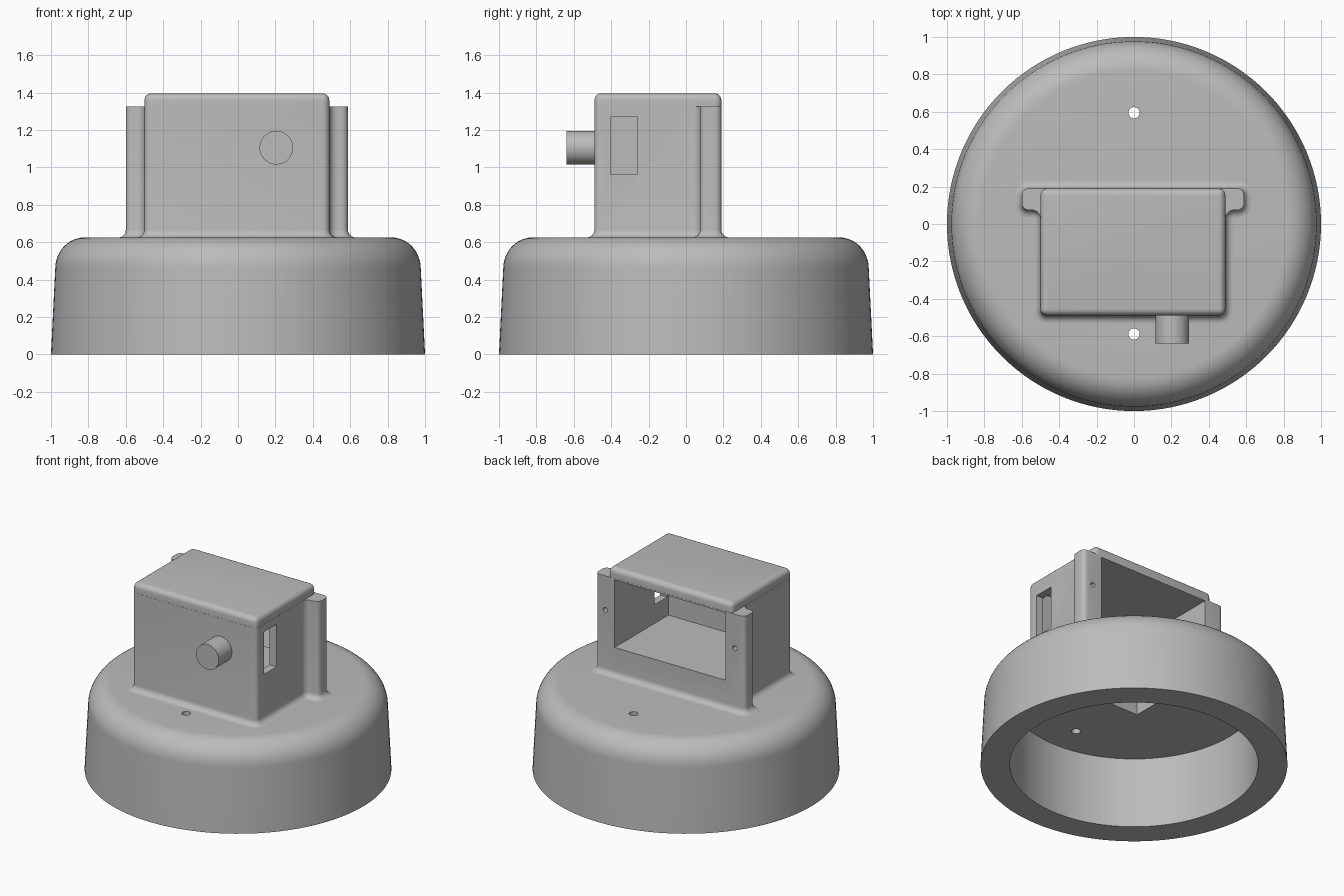
import bpy, bmesh, math
from mathutils import Vector

if "Cube" in bpy.data.objects:
    bpy.data.objects.remove(bpy.data.objects["Cube"], do_unlink=True)

grey = bpy.data.materials.new("plain grey")
grey.use_nodes = True
grey.diffuse_color = (0.5, 0.5, 0.5, 1)
grey.node_tree.nodes["Principled BSDF"].inputs["Base Color"].default_value = (0.5, 0.5, 0.5, 1)


def loft(name, loops):
    """Closed solid through a stack of equal-length loops."""
    bm = bmesh.new()
    rings = [[bm.verts.new(p) for p in loop] for loop in loops]
    n = len(rings[0])
    for a, b in zip(rings, rings[1:]):
        for i in range(n):
            j = (i + 1) % n
            bm.faces.new((a[i], a[j], b[j], b[i]))
    bm.faces.new(rings[0][::-1])
    bm.faces.new(rings[-1])
    bmesh.ops.recalc_face_normals(bm, faces=bm.faces)
    mesh = bpy.data.meshes.new(name)
    bm.to_mesh(mesh)
    bm.free()
    obj = bpy.data.objects.new(name, mesh)
    bpy.context.collection.objects.link(obj)
    mesh.materials.append(grey)
    return obj


def circle(r, z, n=128):
    return [(r * math.cos(math.tau * i / n), r * math.sin(math.tau * i / n), z) for i in range(n)]


def rod(name, r, centre, length, along_y=False, n=32):
    obj = loft(name, [circle(r, -length / 2, n), circle(r, length / 2, n)])
    obj.location = centre
    if along_y:
        obj.rotation_euler.x = math.pi / 2
    return obj


def block(name, x0, x1, y0, y1, z0, z1):
    return loft(name, [[(x0, y0, z), (x1, y0, z), (x1, y1, z), (x0, y1, z)] for z in (z0, z1)])


def rounded_outline(corners, grow, z, radius=0.035, steps=5):
    """Right-angled outline, grown outwards, with rounded corners."""
    pts = [Vector(c) for c in corners]
    out = []
    for i, v in enumerate(pts):
        e1 = (v - pts[i - 1]).normalized()
        e2 = (pts[(i + 1) % len(pts)] - v).normalized()
        n1, n2 = Vector((e1.y, -e1.x)), Vector((e2.y, -e2.x))
        side = 1 if e1.cross(e2) > 0 else -1
        r = max(radius + grow, 0.004) if side > 0 else max(radius + 0.01 - grow, 0.004)
        c = v + (grow - side * r) * (n1 + n2)
        for k in range(steps + 1):
            t = math.pi / 2 * k / steps
            p = c + side * r * (n1 * math.cos(t) + n2 * math.sin(t))
            out.append((p.x, p.y, z))
    return out


def combine(obj, others, operation):
    bpy.context.view_layer.objects.active = obj
    for other in others:
        mod = obj.modifiers.new(operation.lower(), "BOOLEAN")
        mod.operation, mod.object, mod.solver = operation, other, "EXACT"
        bpy.ops.object.modifier_apply(modifier=mod.name)


def arc(steps):
    return [math.pi / 2 * k / steps for k in range(steps + 1)]


# Round base with drafted wall and rounded shoulder
base = loft("round_base", [circle(1, 0)] + [
    circle(0.82 + 0.157 * math.cos(t), 0.46 + 0.165 * math.sin(t)) for t in arc(12)])

# Housing with side ears, flared into the base
MID, HALF, EAR, FRONT, EAR_FRONT, BACK = -0.006, 0.495, 0.594, -0.49, 0.075, 0.19
ROOF, EAR_TOP, TOP, FLARE = 0.625, 1.325, 1.395, 0.04
outline = [(MID - HALF, FRONT), (MID + HALF, FRONT), (MID + HALF, EAR_FRONT), (MID + EAR, EAR_FRONT),
           (MID + EAR, BACK), (MID - EAR, BACK), (MID - EAR, EAR_FRONT), (MID - HALF, EAR_FRONT)]
housing = loft("housing", [rounded_outline(outline, FLARE, ROOF - 0.03)] + [
    rounded_outline(outline, FLARE * (1 - math.sin(t)), ROOF + FLARE * (1 - math.cos(t))) for t in arc(6)
] + [rounded_outline(outline, 0, EAR_TOP)])

# Upper part of the housing with a rounded rim
rect = [(MID - HALF, FRONT), (MID + HALF, FRONT), (MID + HALF, BACK), (MID - HALF, BACK)]
EDGE = 0.035
cap = loft("housing_cap", [rounded_outline(rect, -0.001, EAR_TOP - 0.03)] + [
    rounded_outline(rect, -0.001 - EDGE * (1 - math.cos(t)), TOP - EDGE + EDGE * math.sin(t)) for t in arc(5)])
combine(housing, [cap], "UNION")

# Cutters for the hollows, window and holes
dish = loft("dish_cutter", [circle(0.81, -0.1), circle(0.81, 0.51)])
pocket = block("pocket_cutter", -0.165, 0.165, -0.165, 0.165, 0.4, 0.75)
chamber = block("chamber_cutter", MID - 0.44, MID + 0.44, -0.42, 0.3, 0.83, 1.315)
window = block("window_cutter", 0.35, 0.6, -0.405, -0.26, 0.965, 1.27)
base_holes = [rod("base_hole_cutter", 0.03, (0, y, 0.55), 0.4) for y in (-0.588, 0.595)]
ear_holes = [rod("ear_hole_cutter", 0.017, (MID + s * 0.515, BACK, 1.08), 0.16, True) for s in (-1, 1)]
bpy.context.view_layer.update()
combine(base, [dish, pocket] + base_holes, "DIFFERENCE")
combine(housing, [chamber, window, pocket] + ear_holes, "DIFFERENCE")
for cutter in [cap, dish, pocket, chamber, window] + base_holes + ear_holes:
    bpy.data.objects.remove(cutter, do_unlink=True)

# Round peg on the front
peg = rod("front_peg", 0.09, (0.205, -0.55, 1.105), 0.18, True, 48)

# Smooth curved surfaces, keep sharp edges
bpy.ops.object.select_all(action="DESELECT")
for obj in (base, housing, peg):
    obj.select_set(True)
bpy.context.view_layer.objects.active = base
bpy.ops.object.shade_smooth_by_angle(angle=math.radians(30))
